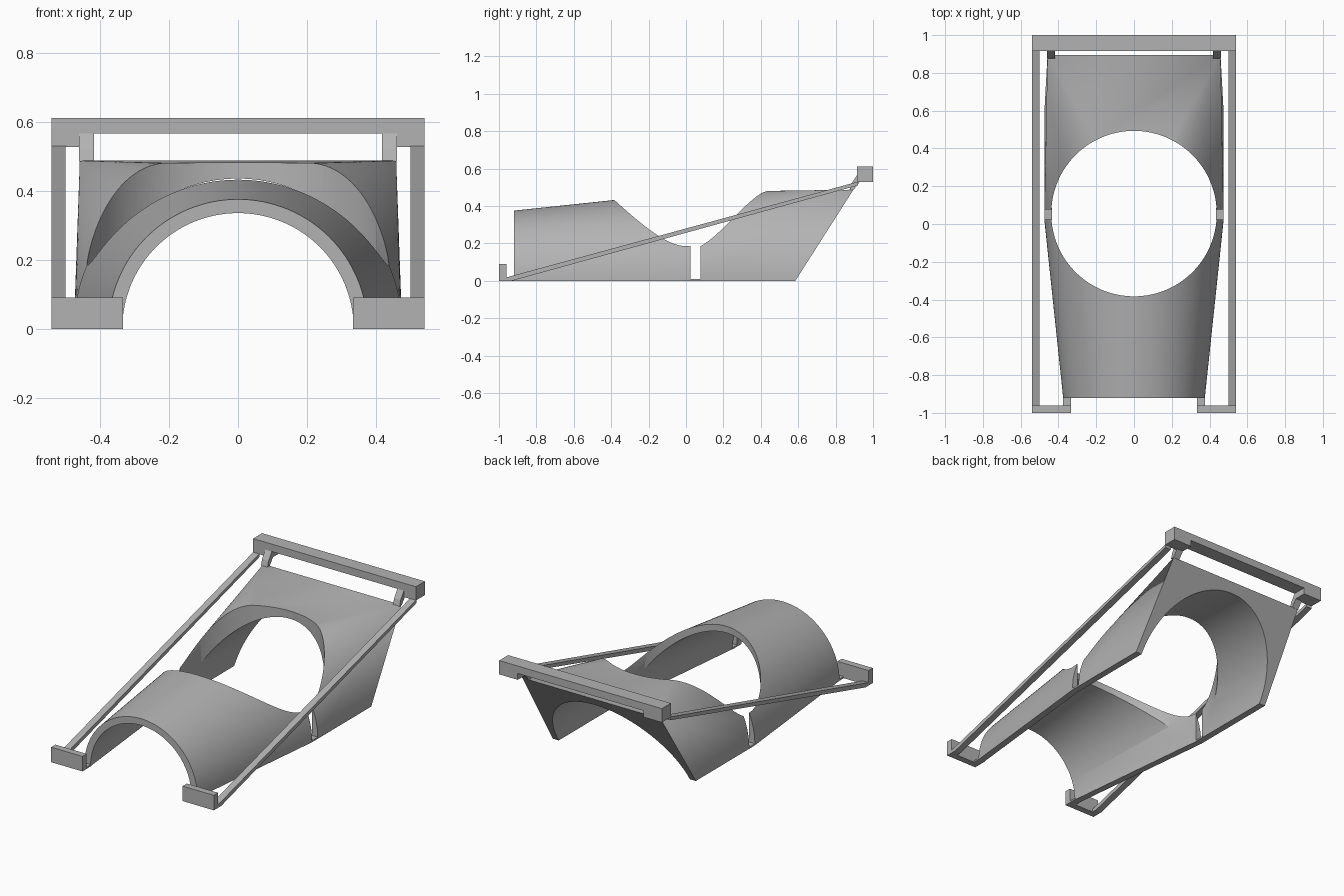
import bpy, bmesh, math

old = bpy.data.objects.get("Cube")
if old:
    bpy.data.objects.remove(old)

grey = bpy.data.materials.new("plain_grey")
grey.use_nodes = True
colour = (0.45, 0.45, 0.45, 1)
grey.diffuse_color = colour
grey.node_tree.nodes["Principled BSDF"].inputs["Base Color"].default_value = colour

SEG = 64


def finish(name, bm):
    bmesh.ops.recalc_face_normals(bm, faces=bm.faces)
    mesh = bpy.data.meshes.new(name)
    bm.to_mesh(mesh)
    bm.free()
    mesh.materials.append(grey)
    obj = bpy.data.objects.new(name, mesh)
    bpy.context.collection.objects.link(obj)
    return obj


def prism(name, profile, x0, x1):
    """Extrude a (y, z) profile along x."""
    bm = bmesh.new()
    face = bm.faces.new([bm.verts.new((x0, y, z)) for y, z in profile])
    out = bmesh.ops.extrude_face_region(bm, geom=[face])
    moved = [v for v in out["geom"] if isinstance(v, bmesh.types.BMVert)]
    bmesh.ops.translate(bm, verts=moved, vec=(x1 - x0, 0, 0))
    return finish(name, bm)


def box(name, x0, x1, y0, y1, z0, z1):
    return prism(name, [(y0, z0), (y1, z0), (y1, z1), (y0, z1)], x0, x1)


def arch(r, y):
    return [(r * math.cos(math.pi * i / SEG), y, r * math.sin(math.pi * i / SEG))
            for i in range(SEG + 1)]


def cylinder(name, r, depth, loc, rot):
    bpy.ops.mesh.primitive_cylinder_add(vertices=2 * SEG, radius=r, depth=depth,
                                        location=loc, rotation=rot)
    obj = bpy.context.object
    obj.name = name
    obj.hide_render = True
    return obj


def cut_and_smooth(obj, cutters):
    bpy.context.view_layer.objects.active = obj
    for c in cutters:
        mod = obj.modifiers.new("cut", "BOOLEAN")
        mod.operation = "DIFFERENCE"
        mod.solver = "EXACT"
        mod.object = c
        bpy.ops.object.modifier_apply(modifier=mod.name)
    bpy.ops.object.select_all(action="DESELECT")
    obj.select_set(True)
    bpy.ops.object.shade_smooth_by_angle(angle=math.radians(30))


# Cutters: the round vertical opening and the tunnel under the rear shell
hole = cylinder("opening_cutter", 0.438, 2, (0, 0.055, 0.3), (0, 0, 0))
tunnel = cylinder("tunnel_cutter", 0.435, 2, (0, 0.6, 0), (math.pi / 2, 0, 0))

# Front shell: tapered half tube
bm = bmesh.new()
rings = [[bm.verts.new(p) for p in arch(r, y)] for r, y in
         ((0.375, -0.92), (0.475, 0.025), (0.435, 0.025), (0.335, -0.92))]
for k in range(4):
    a, b = rings[k], rings[(k + 1) % 4]
    for i in range(SEG):
        bm.faces.new((a[i], a[i + 1], b[i + 1], b[i]))
for i in (0, SEG):
    bm.faces.new([r[i] for r in rings])
front_shell = finish("front_shell", bm)
cut_and_smooth(front_shell, [hole])

# Rear shell: half round flowing into a leaning rectangle
bm = bmesh.new()
for p in arch(0.475, 0.078):
    bm.verts.new(p)
for s in (-1, 1):
    bm.verts.new((s * 0.475, 0.585, 0))
    bm.verts.new((s * 0.458, 0.895, 0.487))
hull = bmesh.ops.convex_hull(bm, input=bm.verts)
rear_shell = finish("rear_shell", bm)
cut_and_smooth(rear_shell, [tunnel, hole])

for c in (hole, tunnel):
    bpy.data.objects.remove(c)

# Rear crossbar
box("rear_crossbar", -0.54, 0.54, 0.915, 1, 0.565, 0.61)

# Parts repeated on both sides
for side, s in (("left", 1), ("right", -1)):
    box(side + "_crossbar_end", s * 0.417, s * 0.54, 0.915, 1, 0.527, 0.565)
    prism(side + "_shell_hanger", [(0.875, 0.485), (0.895, 0.485), (0.93, 0.53),
                                   (0.93, 0.565), (0.915, 0.565), (0.885, 0.52)],
          s * 0.417, s * 0.46)
    prism(side + "_rail", [(-0.96, 0), (-0.93, 0), (0.92, 0.51), (0.92, 0.53), (-0.96, 0.018)],
          s * 0.5, s * 0.54)
    box(side + "_front_foot", s * 0.333, s * 0.54, -1, -0.96, 0, 0.09)
    box(side + "_foot_link", s * 0.333, s * 0.375, -0.96, -0.915, 0, 0.01)
    box(side + "_shell_link", s * 0.435, s * 0.475, 0.02, 0.085, 0, 0.01)
